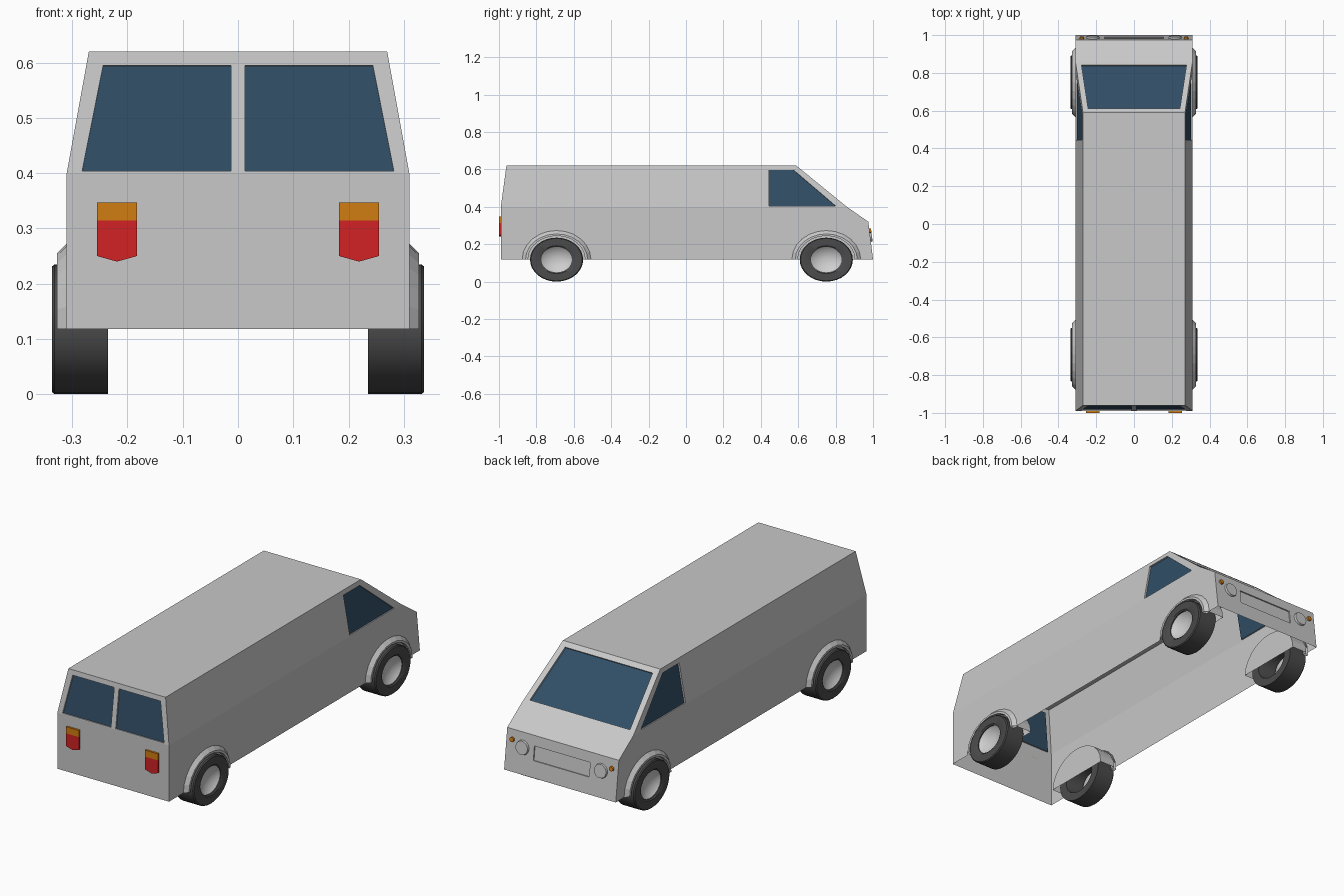
import bpy, bmesh, math
from mathutils import Vector, Matrix

cube = bpy.data.objects.get("Cube")
if cube:
    bpy.data.objects.remove(cube, do_unlink=True)


def material(name, rgb):
    m = bpy.data.materials.new(name)
    m.use_nodes = True
    m.diffuse_color = (*rgb, 1)
    bsdf = m.node_tree.nodes["Principled BSDF"]
    bsdf.inputs["Base Color"].default_value = (*rgb, 1)
    bsdf.inputs["Roughness"].default_value = 0.6
    return m


PAINT = material("light grey paint", (0.58, 0.58, 0.58))
GLASS = material("blue glass", (0.03, 0.075, 0.13))
RED = material("red lens", (0.64, 0.016, 0.018))
AMBER = material("amber lens", (0.64, 0.2, 0.006))
RUBBER = material("dark rubber", (0.07, 0.07, 0.07))
SILVER = material("silver hub", (0.62, 0.62, 0.62))


def finish(name, bm, mats, smooth=False):
    bmesh.ops.remove_doubles(bm, verts=bm.verts, dist=0.0005)
    bmesh.ops.recalc_face_normals(bm, faces=bm.faces)
    me = bpy.data.meshes.new(name)
    bm.to_mesh(me)
    bm.free()
    for m in mats:
        me.materials.append(m)
    ob = bpy.data.objects.new(name, me)
    bpy.context.collection.objects.link(ob)
    if smooth:
        bpy.ops.object.select_all(action="DESELECT")
        ob.select_set(True)
        bpy.context.view_layer.objects.active = ob
        bpy.ops.object.shade_smooth_by_angle(angle=math.radians(35))
    return ob


def face(bm, pts, mat=0):
    f = bm.faces.new([bm.verts.new(p) for p in pts])
    f.material_index = mat
    return f


def skin(bm, rows, closed=False, mat=0):
    # quads between neighbouring rows of points
    for a, b in zip(rows, rows[1:]):
        n = len(a)
        for i in range(n if closed else n - 1):
            j = (i + 1) % n
            face(bm, [a[i], a[j], b[j], b[i]], mat)


def panel(bm, outer, inner, depth, mat):
    # flat panel with a sunken opening closed by a pane
    outer, inner = [Vector(p) for p in outer], [Vector(p) for p in inner]
    n = (outer[1] - outer[0]).cross(outer[2] - outer[0]).normalized()
    if n.dot(Vector((0, 0, 0.35)) - outer[0]) < 0:
        n = -n
    sunk = [p + n * depth for p in inner]
    skin(bm, [outer, inner, sunk], closed=True)
    face(bm, sunk, mat)


# Main levels and stations
LOW, BELT, ROOF = 0.118, 0.40, 0.62
WIDE, NARROW = 0.31, 0.27
REAR, REAR_TOP, SCREEN_TOP, SCREEN_LOW, NOSE = -0.99, -0.96, 0.59, 0.86, 0.975
NOSE_Z = 0.32
AXLES = (-0.692, 0.75)


def side_x(z):
    return WIDE - (WIDE - NARROW) * max(0, z - BELT) / (ROOF - BELT)


def rear_y(z):
    return REAR + (REAR_TOP - REAR) * max(0, z - BELT) / (ROOF - BELT)


def screen_z(y):
    return ROOF - (ROOF - BELT) * (y - SCREEN_TOP) / (SCREEN_LOW - SCREEN_TOP)


def nose_y(z):
    return 1 - (1 - NOSE) * (z - LOW) / (NOSE_Z - LOW)


def arch(yc, r, h, x, n=12):
    # half ellipse above the sill line
    return [(x, yc - r * math.cos(math.pi * i / n), LOW + h * math.sin(math.pi * i / n))
            for i in range(n + 1)]


# Body shell, open underneath
bm = bmesh.new()
for s in (1, -1):
    # upper side with cab window
    side = [(REAR_TOP, ROOF), (SCREEN_TOP, ROOF), (SCREEN_LOW, BELT), (REAR, BELT)]
    win = [(0.445, 0.597), (0.575, 0.597), (0.80, 0.405), (0.445, 0.405)]
    panel(bm, [(s * side_x(z), y, z) for y, z in side],
          [(s * side_x(z), y, z) for y, z in win], 0.008, 1)
    # lower side with wheel openings
    x = s * WIDE
    outline = [(x, REAR, BELT), (x, REAR, LOW)]
    for yc in AXLES:
        outline += arch(yc, 0.184, 0.155, x)
    outline += [(x, 1, LOW), (x, NOSE, NOSE_Z), (x, SCREEN_LOW, BELT)]
    face(bm, outline)
    # rear window half
    tail = [(0, ROOF), (s * NARROW, ROOF), (s * WIDE, BELT), (0, BELT)]
    win = [(s * 0.013, 0.595), (s * 0.244, 0.595), (s * 0.282, 0.404), (s * 0.013, 0.404)]
    panel(bm, [(px, rear_y(z), z) for px, z in tail],
          [(px, rear_y(z), z) for px, z in win], 0.008, 1)


def strip(y0, z0, x0, y1, z1, x1):
    return [(-x0, y0, z0), (x0, y0, z0), (x1, y1, z1), (-x1, y1, z1)]


face(bm, strip(REAR, LOW, WIDE, REAR, BELT, WIDE))
face(bm, strip(REAR_TOP, ROOF, NARROW, SCREEN_TOP, ROOF, NARROW))
face(bm, strip(SCREEN_LOW, BELT, WIDE, NOSE, NOSE_Z, WIDE))
panel(bm, strip(SCREEN_TOP, ROOF, NARROW, SCREEN_LOW, BELT, WIDE),
      strip(0.612, screen_z(0.612), 0.243, 0.842, screen_z(0.842), 0.278), 0.008, 1)
panel(bm, strip(NOSE, NOSE_Z, WIDE, 1, LOW, WIDE),
      strip(nose_y(0.27), 0.27, 0.155, nose_y(0.2), 0.2, 0.155), 0.006, 0)
finish("body_shell", bm, [PAINT, GLASS])

# Wheel arch flares with inner wells
for label, yc in zip(("rear", "front"), AXLES):
    for s, hand in ((1, "left"), (-1, "right")):
        bm = bmesh.new()
        skin(bm, [arch(yc, 0.184, 0.155, s * WIDE),
                  arch(yc, 0.166, 0.137, s * 0.328),
                  arch(yc, 0.153, 0.127, s * 0.328),
                  arch(yc, 0.153, 0.127, s * 0.308),
                  arch(yc, 0.18, 0.15, s * 0.304),
                  arch(yc, 0.18, 0.15, s * 0.22)])
        face(bm, arch(yc, 0.18, 0.15, s * 0.22))
        finish(f"{label}_{hand}_wheel_arch", bm, [PAINT])

        # Wheel: hollow tyre with a dished hub, slightly flattened
        def ring(r, x, n=32):
            return [(s * x, yc + r * math.cos(2 * math.pi * i / n),
                     0.1175 * (1 + r / 0.142 * math.sin(2 * math.pi * i / n)))
                    for i in range(n)]

        bm = bmesh.new()
        skin(bm, [ring(0.082, 0.322), ring(0.082, 0.332), ring(0.09, 0.337),
                  ring(0.137, 0.337), ring(0.142, 0.332), ring(0.142, 0.235),
                  ring(0.095, 0.235), ring(0.082, 0.322)], True)
        finish(f"{label}_{hand}_tyre", bm, [RUBBER], True)
        bm = bmesh.new()
        skin(bm, [ring(0.083, 0.328), ring(0.07, 0.318), ring(0.04, 0.306),
                  ring(0.015, 0.302)], True)
        face(bm, ring(0.015, 0.302))
        finish(f"{label}_{hand}_hub", bm, [SILVER], True)


def plate(name, pts, y0, y1, mat):
    bm = bmesh.new()
    rows = [[(x, y, z) for x, z in pts] for y in (y0, y1)]
    skin(bm, rows, True)
    for row in rows:
        face(bm, row)
    finish(name, bm, [mat])


def disc(name, x, z, r, depth, mat):
    bm = bmesh.new()
    tilt = Vector((0, NOSE_Z - LOW, 1 - NOSE)).to_track_quat("Z", "Y").to_matrix().to_4x4()
    bmesh.ops.create_cone(bm, cap_ends=True, segments=20, radius1=r, radius2=r * 0.92,
                          depth=depth,
                          matrix=Matrix.Translation((x, nose_y(z) + depth * 0.3, z)) @ tilt)
    finish(name, bm, [mat])


# Lamps
for s, hand in ((1, "left"), (-1, "right")):
    a, b, mid = s * 0.183, s * 0.255, s * 0.219
    plate(f"{hand}_rear_indicator", [(a, 0.347), (b, 0.347), (b, 0.314), (a, 0.314)],
          REAR, -1, AMBER)
    plate(f"{hand}_tail_lamp", [(a, 0.314), (b, 0.314), (b, 0.25), (mid, 0.24), (a, 0.25)],
          REAR, -1, RED)
    disc(f"{hand}_headlamp", s * 0.218, 0.247, 0.036, 0.012, PAINT)
    disc(f"{hand}_front_indicator", s * 0.276, 0.272, 0.012, 0.012, AMBER)
